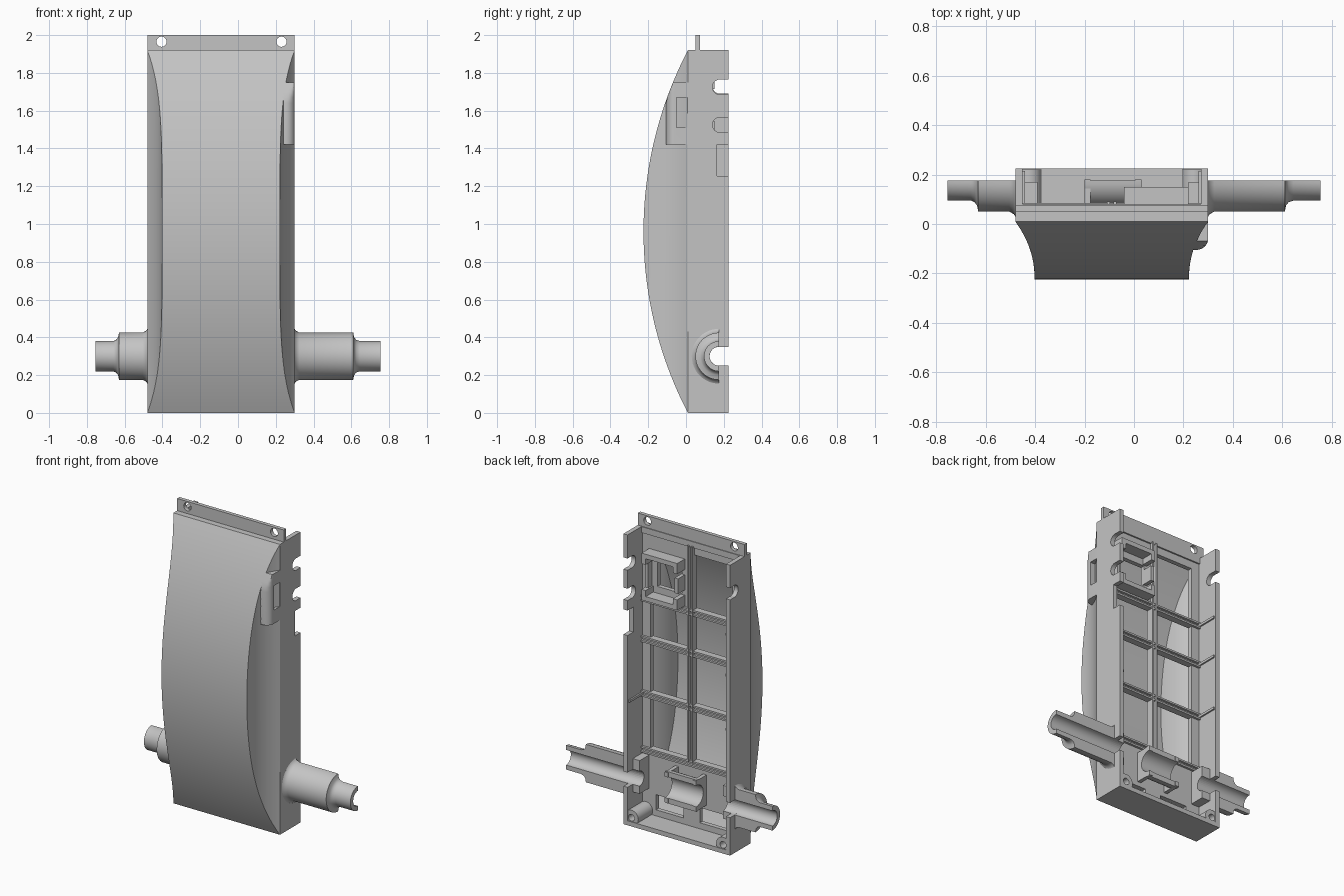
import bpy, bmesh, math
from mathutils import Matrix

if "Cube" in bpy.data.objects:
    bpy.data.objects.remove(bpy.data.objects["Cube"], do_unlink=True)

GREY = bpy.data.materials.new("light grey plastic")
GREY.use_nodes = True
GREY.diffuse_color = (0.55, 0.55, 0.55, 1)
GREY.node_tree.nodes["Principled BSDF"].inputs["Base Color"].default_value = GREY.diffuse_color

LEFT, RIGHT, HEIGHT = -0.48, 0.30, 1.92      # body outline
BACK, SEAM, FLOOR = 0.225, 0.01, 0.07        # depth levels
WALL = 0.03
MID = (LEFT + RIGHT) / 2
AXLE_Y, AXLE_Z = 0.175, 0.30


def finish(name, bm, smooth=False):
    bmesh.ops.recalc_face_normals(bm, faces=bm.faces)
    mesh = bpy.data.meshes.new(name)
    bm.to_mesh(mesh)
    bm.free()
    mesh.materials.append(GREY)
    obj = bpy.data.objects.new(name, mesh)
    bpy.context.collection.objects.link(obj)
    if smooth:
        bpy.ops.object.select_all(action='DESELECT')
        obj.select_set(True)
        bpy.context.view_layer.objects.active = obj
        bpy.ops.object.shade_smooth_by_angle(angle=math.radians(35))
    return obj


def box(name, x0, x1, y0, y1, z0, z1):
    bm = bmesh.new()
    bmesh.ops.create_cube(bm, size=1)
    for v in bm.verts:
        v.co.x = x1 if v.co.x > 0 else x0
        v.co.y = y1 if v.co.y > 0 else y0
        v.co.z = z1 if v.co.z > 0 else z0
    return finish(name, bm)


def rod(name, axis, centre, radius, length, smooth=False):
    bm = bmesh.new()
    turn = Matrix.Rotation(math.pi / 2, 4, 'Y' if axis == 'X' else 'X')
    bmesh.ops.create_cone(bm, cap_ends=True, segments=32, radius1=radius, radius2=radius,
                          depth=length, matrix=Matrix.Translation(centre) @ turn)
    return finish(name, bm, smooth)


def cut(obj, *cutters):
    for cutter in cutters:
        mod = obj.modifiers.new("cut", 'BOOLEAN')
        mod.operation, mod.solver, mod.object = 'DIFFERENCE', 'EXACT', cutter
        deps = bpy.context.evaluated_depsgraph_get()
        mesh = bpy.data.meshes.new_from_object(obj.evaluated_get(deps))
        obj.modifiers.clear()
        obj.data = mesh
        bpy.data.objects.remove(cutter, do_unlink=True)


def loft(name, rows, closed, smooth=True):
    """Skin a list of point rows; closed rows also get end caps."""
    bm = bmesh.new()
    grid = [[bm.verts.new(p) for p in row] for row in rows]
    n = len(grid[0])
    for a, b in zip(grid, grid[1:]):
        for i in range(n if closed else n - 1):
            j = (i + 1) % n
            bm.faces.new((a[i], a[j], b[j], b[i]))
    if closed:
        bm.faces.new(grid[0])
        bm.faces.new(grid[-1])
    else:
        bmesh.ops.remove_doubles(bm, verts=bm.verts, dist=1e-5)
    return finish(name, bm, smooth)


def half_tube(name, profile, bore):
    """Revolve (x, radius) points half way round the axle, open to the back."""
    ring = profile + [(profile[-1][0], bore), (profile[0][0], bore)]
    angles = [math.pi * (0.5 + i / 24) for i in range(25)]
    rows = [[(x, AXLE_Y + r * math.cos(a), AXLE_Z + r * math.sin(a)) for x, r in ring]
            for a in angles]
    return loft(name, rows, True)


# Bowed front cover
BOW = 0.235
ARC = ((HEIGHT / 2) ** 2 + BOW ** 2) / (2 * BOW)


def front_y(z):
    return SEAM - BOW + ARC - math.sqrt(ARC ** 2 - (z - HEIGHT / 2) ** 2)


def pinch(y):
    t = min(max((SEAM - y) / BOW, 0), 1)
    return 0.078 * (1 - (1 - t) ** 2.2)


def cover(name, inset, start):
    rows = []
    for k in range(49):
        z = HEIGHT * k / 48
        tip = min(front_y(z) + inset, start)
        ys = [start + (tip - start) * i / 10 for i in range(11)]
        rows.append([(LEFT + inset + pinch(y), y, z) for y in ys]
                    + [(RIGHT - inset - pinch(y), y, z) for y in reversed(ys)])
    return loft(name, rows, False)


cover("front_cover", 0, SEAM)
cover("front_cover_lining", 0.02, 0.04)

# Side housing bulge with rounded corner and slot
rows = []
for z in (1.42, 1.64, 1.67, 1.70, 1.725, 1.75):
    corner = [(0.25 + 0.05 * math.cos(a), -0.06 - 0.045 * math.sin(a))
              for a in [math.pi / 2 * i / 8 for i in range(9)]]
    outline = [(0.235, 0.03), (RIGHT, 0.03)] + corner + [(0.235, -0.105)]
    rows.append([(x, max(y, front_y(z)), z) for x, y in outline])
housing = loft("side_housing", rows, True)
cut(housing, box("cutter", 0.262, 0.4, -0.05, 0.008, 1.51, 1.67))

# Side walls with notches and axle openings
for name, x0, notches in (("left_wall", RIGHT - WALL, (1.725, 1.525)), ("right_wall", LEFT, (1.73,))):
    wall = box(name, x0, x0 + WALL, SEAM, BACK, 0, HEIGHT)
    xm = x0 + WALL / 2
    for z in notches:
        cut(wall, rod("cutter", 'X', (xm, 0.18, z), 0.04, 0.1),
            box("cutter", xm - 0.05, xm + 0.05, 0.18, 0.3, z - 0.039, z + 0.039))
    cut(wall, rod("cutter", 'X', (xm, AXLE_Y, AXLE_Z), 0.05, 0.1),
        box("cutter", xm - 0.05, xm + 0.05, AXLE_Y, 0.3, AXLE_Z - 0.049, AXLE_Z + 0.049))
    if name == "left_wall":
        cut(wall, box("cutter", xm - 0.05, xm + 0.05, 0.165, 0.3, 1.255, 1.42))

# Bottom wall, top strip and hanging tab
box("bottom_wall", LEFT, RIGHT, SEAM, BACK, 0, WALL)
box("top_strip", LEFT, RIGHT, SEAM, 0.08, HEIGHT - 0.04, HEIGHT)
tab = box("hanging_tab", LEFT, RIGHT, 0.05, 0.075, HEIGHT - 0.02, 2.0)
for x in (-0.405, 0.23):
    cut(tab, rod("cutter", 'Y', (x, 0.06, 1.965), 0.027, 0.2))

# Inner floor with windows
floor = box("inner_floor", LEFT + 0.01, RIGHT - 0.01, 0.04, FLOOR, 0.01, HEIGHT - 0.01)
columns = ((-0.39, -0.11), (-0.07, 0.21))
for x0, x1 in columns:
    for z0, z1 in ((0.47, 0.80), (0.84, 1.16), (1.20, 1.43)):
        cut(floor, box("cutter", x0, x1, 0, 0.1, z0, z1))
    cut(floor, box("cutter", x0 + 0.04, x1 - 0.04, 0, 0.1, 0.07, 0.17))
cut(floor, box("cutter", -0.39, -0.11, 0, 0.1, 1.47, 1.83),
    box("cutter", -0.02, 0.16, 0, 0.1, 1.55, 1.71))

# Ribs on floor and walls
for x in (MID - 0.014, MID + 0.014):
    box("long_rib", x - 0.006, x + 0.006, 0.06, 0.09, 0.46, HEIGHT - 0.03)
for z in (0.45, 0.82, 1.18, 1.45):
    for dz in (-0.014, 0.014):
        box("cross_rib", LEFT + 0.02, RIGHT - 0.02, 0.06, 0.085, z + dz - 0.006, z + dz + 0.006)
    if z > 0.5:
        box("wall_rib", LEFT + 0.02, LEFT + WALL + 0.01, 0.06, BACK - 0.01, z - 0.008, z + 0.008)
box("wall_rib", RIGHT - WALL - 0.01, RIGHT - 0.02, 0.06, BACK - 0.01, 0.81, 0.826)

# Latch holder in the upper corner
box("holder_top", -0.04, 0.22, 0.06, 0.15, 1.755, 1.785)
box("holder_bottom", -0.04, 0.22, 0.06, 0.15, 1.475, 1.505)
for z in (1.715, 1.505):
    for x in (-0.04, 0.19):
        box("holder_jaw", x, x + 0.03, 0.06, 0.15, z, z + 0.04)
box("holder_clip", -0.04, -0.015, 0.06, 0.14, 1.58, 1.68)
box("holder_side", 0.2, 0.22, 0.06, 0.11, 1.5, 1.76)

# Half-round axle sleeves
half_tube("long_sleeve", [(0.27, 0.145), (0.30, 0.145), (0.306, 0.135), (0.325, 0.125), (0.61, 0.125),
                          (0.615, 0.10), (0.625, 0.087), (0.645, 0.08), (0.755, 0.08)], 0.05)
half_tube("short_sleeve", [(-0.45, 0.145), (-0.48, 0.145), (-0.486, 0.135), (-0.505, 0.125), (-0.63, 0.125),
                           (-0.635, 0.10), (-0.645, 0.087), (-0.66, 0.08), (-0.755, 0.08)], 0.05)

# Axle bearings inside the body
for name, x0, x1 in (("left_bearing", 0.22, 0.275), ("right_bearing", -0.455, -0.39)):
    bearing = box(name, x0, x1, 0.06, 0.17, 0.2, 0.42)
    cut(bearing, rod("cutter", 'X', ((x0 + x1) / 2, AXLE_Y, AXLE_Z), 0.05, 0.2))
half_tube("centre_bearing", [(-0.2, 0.105), (0.03, 0.105)], 0.07)
for x in (-0.2, 0.005):
    web = box("centre_web", x, x + 0.025, 0.06, 0.18, 0.2, 0.4)
    cut(web, rod("cutter", 'X', (x, AXLE_Y, AXLE_Z), 0.07, 0.2))

# Screw posts in the bottom corners
for x in (LEFT + 0.055, RIGHT - 0.055):
    post = rod("screw_post", 'Y', (x, 0.14, 0.055), 0.05, 0.16, True)
    cut(post, rod("cutter", 'Y', (x, 0.2, 0.055), 0.022, 0.16))
